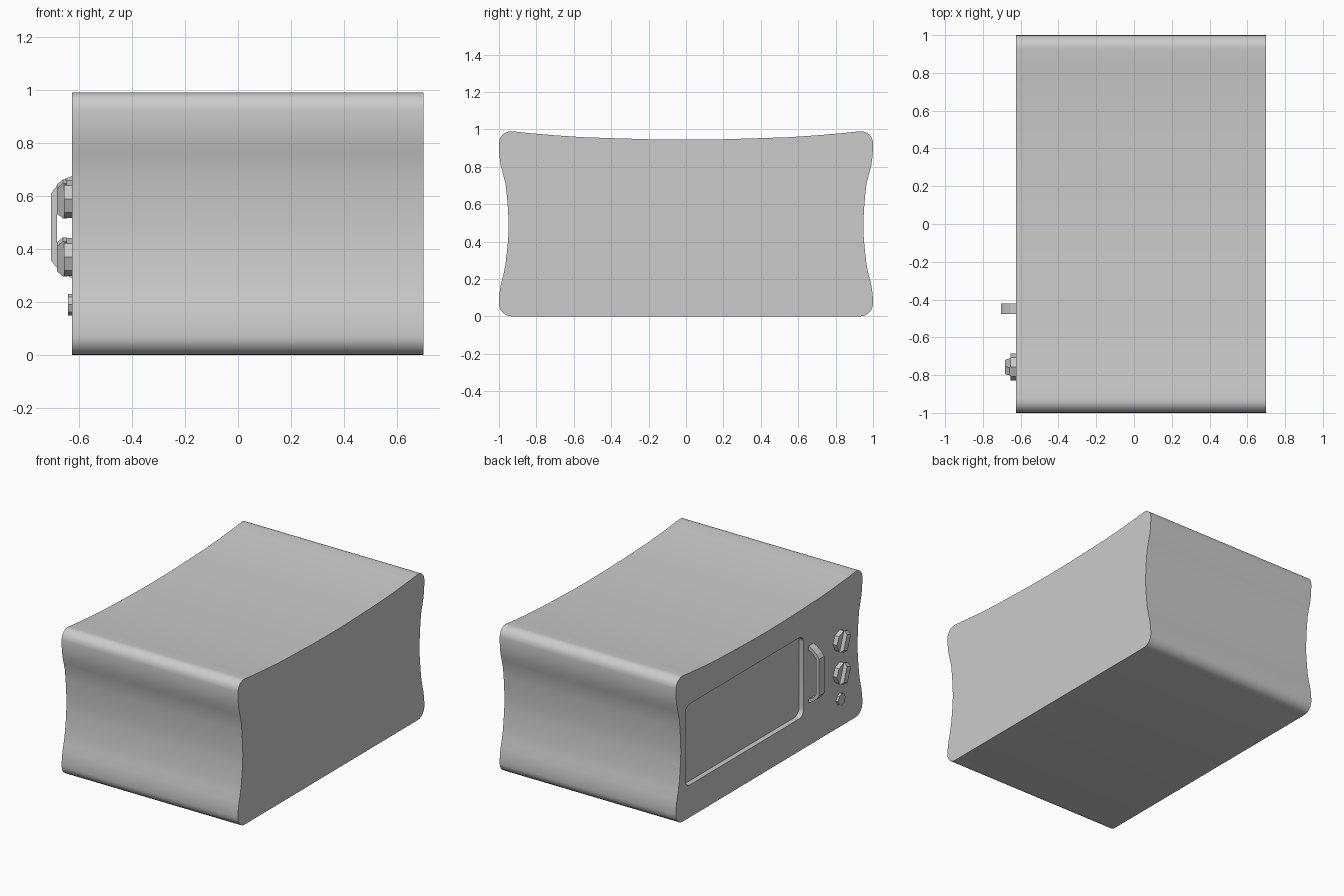
import bpy, bmesh
from math import cos, sin, pi, radians
from mathutils import Matrix, Vector

if "Cube" in bpy.data.objects:
    bpy.data.objects.remove(bpy.data.objects["Cube"])

FRONT = -0.625   # plane of the door face


def prism(name, verts, offset, smooth=False, mat=None):
    """Extrude a planar outline by a vector."""
    bm = bmesh.new()
    face = bm.faces.new([bm.verts.new(v) for v in verts])
    ret = bmesh.ops.extrude_face_region(bm, geom=[face])
    new = [g for g in ret["geom"] if isinstance(g, bmesh.types.BMVert)]
    bmesh.ops.translate(bm, verts=new, vec=Vector(offset))
    if mat:
        bm.transform(mat)
    bmesh.ops.recalc_face_normals(bm, faces=bm.faces)
    me = bpy.data.meshes.new(name)
    bm.to_mesh(me)
    bm.free()
    ob = bpy.data.objects.new(name, me)
    bpy.context.collection.objects.link(ob)
    if smooth:
        smooth_by_angle(ob)
    return ob


def activate(ob):
    bpy.ops.object.select_all(action='DESELECT')
    ob.select_set(True)
    bpy.context.view_layer.objects.active = ob


def smooth_by_angle(ob):
    activate(ob)
    bpy.ops.object.shade_smooth_by_angle(angle=radians(35))


def arc(cy, cz, r, a0, a1, n=6):
    return [(cy + r * cos(radians(a0 + (a1 - a0) * i / n)),
             cz + r * sin(radians(a0 + (a1 - a0) * i / n))) for i in range(n + 1)]


def disc(cy, cz, r, n=8):
    return [(cy + r * cos(2 * pi * i / n), cz + r * sin(2 * pi * i / n)) for i in range(n)]


# Body: pinched cushion cross-section, mirrored and extruded along x
half = arc(0.93, 0.07, 0.07, -90, 0)
half += [(0.998, 0.12), (0.99, 0.17), (0.977, 0.22), (0.965, 0.28), (0.958, 0.34), (0.951, 0.41),
         (0.948, 0.48), (0.951, 0.56), (0.957, 0.64), (0.965, 0.71), (0.978, 0.76), (0.991, 0.81),
         (0.998, 0.86)]
half += arc(0.935, 0.925, 0.065, 0, 97)
half += [(0.85, 0.981), (0.7, 0.968), (0.55, 0.958), (0.4, 0.953), (0.2, 0.947), (0.05, 0.945)]
outline = half + [(-y, z) for y, z in reversed(half)]
body = prism("body", [(FRONT, y, z) for y, z in outline], (0.70 - FRONT, 0, 0))

# Recessed door window with rounded corners
y0, y1, z0, z1, r = -0.37, 0.90, 0.22, 0.77, 0.05
win = (arc(y1 - r, z0 + r, r, -90, 0) + arc(y1 - r, z1 - r, r, 0, 90)
       + arc(y0 + r, z1 - r, r, 90, 180) + arc(y0 + r, z0 + r, r, 180, 270))
cutter = prism("window_cutter", [(FRONT - 0.1, y, z) for y, z in win], (0.135, 0, 0))
cutter.hide_render = True
mod = body.modifiers.new("window_recess", 'BOOLEAN')
mod.operation, mod.object, mod.solver = 'DIFFERENCE', cutter, 'EXACT'
activate(body)
bpy.ops.object.modifier_apply(modifier=mod.name)
bpy.data.objects.remove(cutter)
smooth_by_angle(body)

# Door handle: bent bar, symmetric about its mid height
mid = 0.483
outer = [(FRONT + 0.005, 0.195), (-0.655, 0.178), (-0.685, 0.152), (-0.705, 0.125)]
inner = [(-0.682, 0.118), (-0.668, 0.138), (-0.647, 0.156), (FRONT + 0.005, 0.168)]
path = outer + [(x, -h) for x, h in reversed(outer)]
path += [(x, -h) for x, h in reversed(inner)] + inner
# inner side runs from the lower foot back up to the upper foot
prism("door_handle", [(x, -0.477, mid + h) for x, h in path], (0, 0.055, 0))

# Two control knobs: octagonal base with a tilted, tapered grip
KNOB_Y = -0.757
for label, z in (("upper", 0.588), ("lower", 0.37)):
    prism(label + "_knob_base", [(FRONT + 0.005, y, h) for y, h in disc(KNOB_Y, z, 0.072)],
          (-0.035, 0, 0))
    place = Matrix.Translation((0, KNOB_Y, z)) @ Matrix.Rotation(radians(20), 4, 'X')
    grip = [(-0.645, 0.07), (-0.66, 0.07), (-0.682, 0.05),
            (-0.682, -0.05), (-0.66, -0.07), (-0.645, -0.07)]
    prism(label + "_knob_grip", [(x, -0.022, h) for x, h in grip], (0, 0.044, 0), mat=place)

# Small push button
prism("button", [(FRONT + 0.005, y, h) for y, h in disc(KNOB_Y, 0.19, 0.04)], (-0.021, 0, 0))
